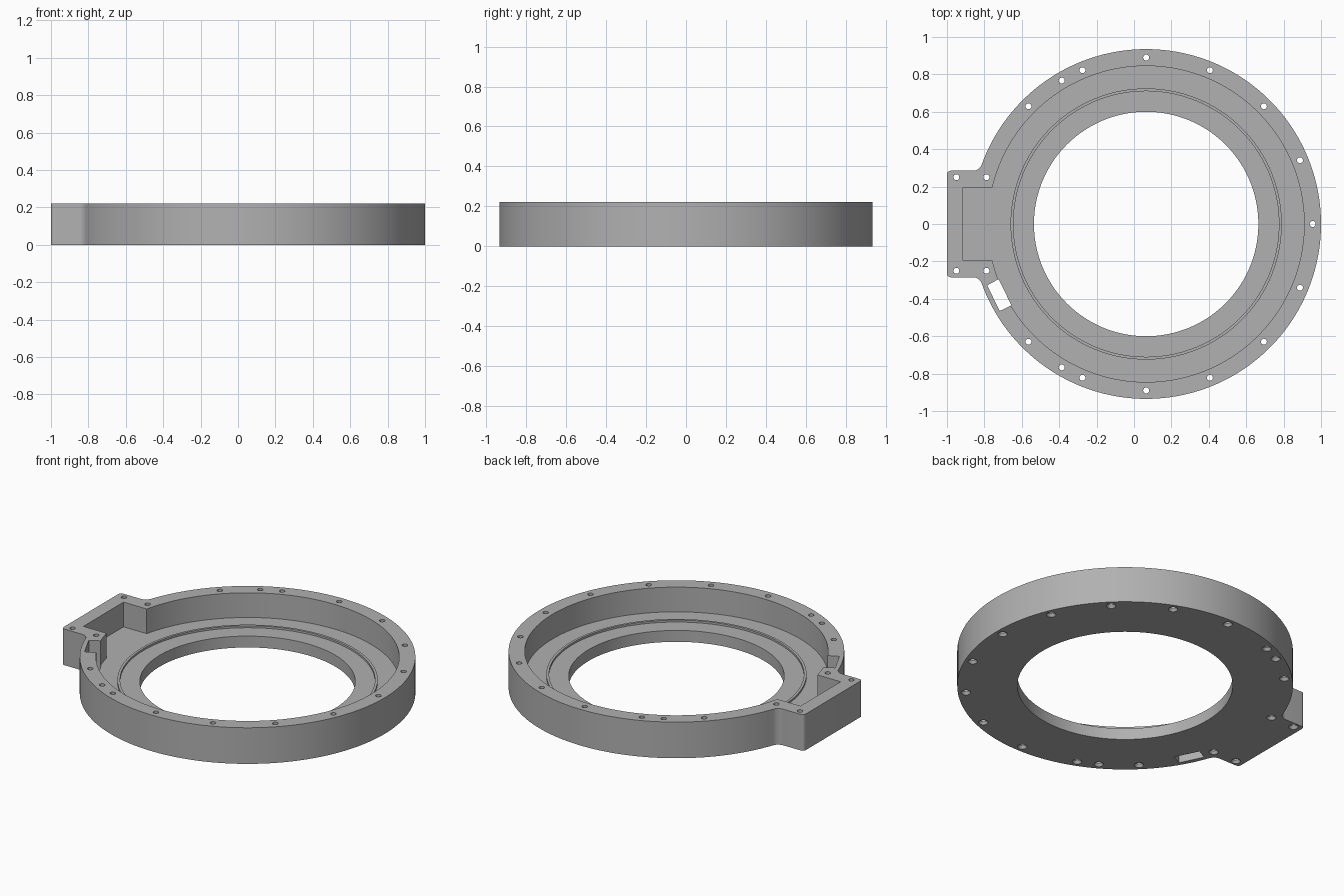
import bpy, bmesh
from math import sin, cos, asin, atan2, sqrt, pi, radians
from mathutils import Matrix, Vector

if "Cube" in bpy.data.objects:
    bpy.data.objects.remove(bpy.data.objects["Cube"])

CX, R, WALL, BORE = 0.065, 0.935, 0.845, 0.6   # ring centre and radii
TOP, FLOOR = 0.222, 0.07                       # heights
BOX_X, BOX_Y, FILLET, CORNER = -1.0, 0.285, 0.05, 0.02
BOLT_R = 0.89

grey = bpy.data.materials.new("mid grey")
grey.use_nodes = True
grey.diffuse_color = (0.44, 0.44, 0.44, 1)
grey.node_tree.nodes["Principled BSDF"].inputs["Base Color"].default_value = (0.44, 0.44, 0.44, 1)


def arc(cx, cy, r, a0, a1, n):
    return [(cx + r * cos(a0 + (a1 - a0) * i / n), cy + r * sin(a0 + (a1 - a0) * i / n))
            for i in range(n + 1)]


def add_object(name, bm):
    bmesh.ops.recalc_face_normals(bm, faces=bm.faces)
    mesh = bpy.data.meshes.new(name)
    bm.to_mesh(mesh)
    bm.free()
    mesh.materials.append(grey)
    obj = bpy.data.objects.new(name, mesh)
    bpy.context.collection.objects.link(obj)
    return obj


def prism(name, outline, z0, z1):
    bm = bmesh.new()
    face = bm.faces.new([bm.verts.new((x, y, z0)) for x, y in outline])
    up = bmesh.ops.extrude_face_region(bm, geom=[face])["geom"]
    bmesh.ops.translate(bm, vec=(0, 0, z1 - z0),
                        verts=[v for v in up if isinstance(v, bmesh.types.BMVert)])
    return add_object(name, bm)


def cut(target, cutter):
    mod = target.modifiers.new("cut", "BOOLEAN")
    mod.operation, mod.solver, mod.object = "DIFFERENCE", "EXACT", cutter
    bpy.context.view_layer.objects.active = target
    bpy.ops.object.modifier_apply(modifier=mod.name)
    bpy.data.objects.remove(cutter)


# Outer body: ring with a side box joined by concave fillets
fx = CX - sqrt((R + FILLET) ** 2 - (BOX_Y + FILLET) ** 2)
fy = BOX_Y + FILLET
join = atan2(fy, fx - CX)
half = arc(CX, 0, R, 0, join, 80)
half += arc(fx, fy, FILLET, join - pi, -pi / 2, 8)[1:]
half += arc(BOX_X + CORNER, BOX_Y - CORNER, CORNER, pi / 2, pi, 5)
outline = half + [(x, -y) for x, y in reversed(half[1:])]
housing = prism("housing", outline, 0, TOP)

# Interior recess with the box pocket
mouth = asin(0.195 / WALL)
recess = arc(CX, 0, WALL, -pi + mouth, pi - mouth, 160) + [(-0.915, 0.195), (-0.915, -0.195)]
cut(housing, prism("recess_cutter", recess, FLOOR, TOP + 0.1))

# Central bore
cut(housing, prism("bore_cutter", arc(CX, 0, BORE, 0, 2 * pi, 144)[:-1], -0.1, TOP))

# Slanted slot through the wall
slot = [(-0.785, -0.328), (-0.724, -0.295), (-0.655, -0.435), (-0.718, -0.465)]
cut(housing, prism("slot_cutter", slot, -0.1, TOP + 0.1))

# Bolt holes, countersunk from below
angles = [0, 180 - 163.7] + [22.5 * k for k in range(1, 7)] + [120.5]
spots = []
for a in angles:
    if a == angles[1]:
        a = 163.7
    x, y = CX + BOLT_R * cos(radians(a)), BOLT_R * sin(radians(a))
    spots += [(x, y), (x, -y)] if a else [(x, 0)]
spots += [(-0.95, 0.25), (-0.95, -0.25)]
bm = bmesh.new()
for x, y in spots:
    profile = [(0, -0.01), (0.034, -0.01), (0.016, 0.016), (0.016, TOP + 0.05), (0, TOP + 0.05)]
    verts = [bm.verts.new((x + r, y, z)) for r, z in profile]
    edges = [bm.edges.new(pair) for pair in zip(verts, verts[1:])]
    bmesh.ops.spin(bm, geom=verts + edges, cent=(x, y, 0), axis=(0, 0, 1),
                   angle=2 * pi, steps=16)
bmesh.ops.remove_doubles(bm, verts=bm.verts, dist=0.0005)
cut(housing, add_object("bolt_hole_cutter", bm))

# Thin raised ridge on the floor
bm = bmesh.new()
verts = [bm.verts.new((CX + r, 0, z)) for r, z in
         [(0.71, FLOOR - 0.01), (0.725, FLOOR - 0.01), (0.725, FLOOR + 0.012), (0.71, FLOOR + 0.012)]]
edges = [bm.edges.new((verts[i], verts[(i + 1) % 4])) for i in range(4)]
bmesh.ops.spin(bm, geom=verts + edges, cent=(CX, 0, 0), axis=(0, 0, 1), angle=2 * pi, steps=144)
bmesh.ops.remove_doubles(bm, verts=bm.verts, dist=0.0005)
ridge = add_object("floor_ridge", bm)

# Smooth round walls, crisp edges
for obj in (housing, ridge):
    bpy.ops.object.select_all(action="DESELECT")
    obj.select_set(True)
    bpy.context.view_layer.objects.active = obj
    bpy.ops.object.shade_smooth_by_angle(angle=radians(30))
